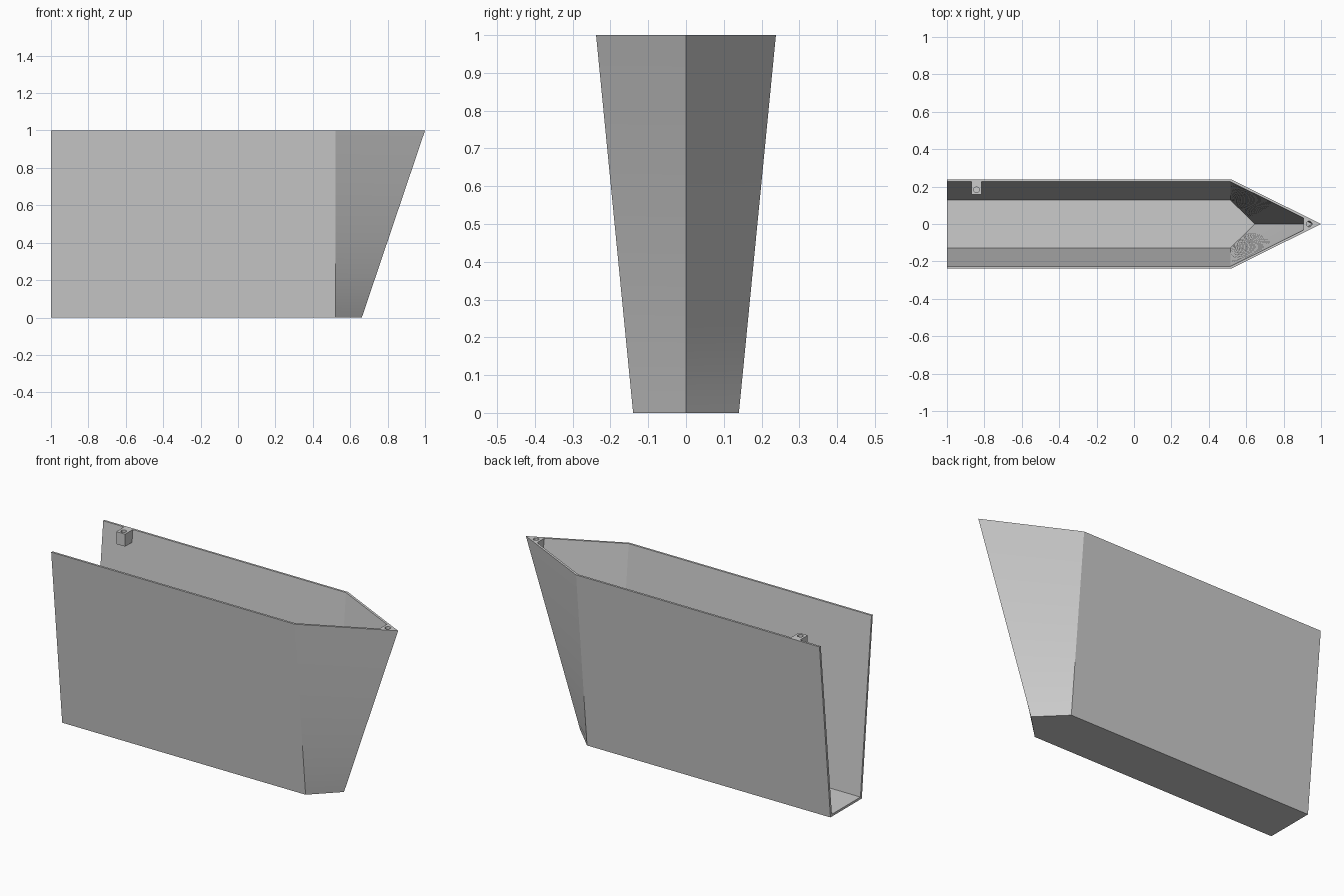
import bpy, bmesh, math
from mathutils import Vector

old = bpy.data.objects.get("Cube")
if old:
    bpy.data.objects.remove(old, do_unlink=True)

grey = bpy.data.materials.new("light_grey")
grey.use_nodes = True
colour = (0.6, 0.6, 0.6, 1)
grey.diffuse_color = colour
grey.node_tree.nodes["Principled BSDF"].inputs["Base Color"].default_value = colour

LEVELS = 24
FLOOR = 0.013


def make_object(name, bm):
    bmesh.ops.recalc_face_normals(bm, faces=bm.faces)
    mesh = bpy.data.meshes.new(name)
    bm.to_mesh(mesh)
    bm.free()
    mesh.materials.append(grey)
    obj = bpy.data.objects.new(name, mesh)
    bpy.context.collection.objects.link(obj)
    return obj


def outline(half, shoulder, tip):
    """Plan of the hull from the right stern corner round the bow."""
    return [(-1, -half), (shoulder, -half), (tip, 0), (shoulder, half), (-1, half)]


OUTER = outline(0.14, 0.52, 0.662), outline(0.238, 0.52, 1.0)
INNER = outline(0.126, 0.516, 0.642), outline(0.226, 0.516, 0.972)


def ring(plans, z):
    return [Vector((*a, z)).lerp(Vector((*b, z)), z) for a, b in zip(*plans)]


def prism(name, bottom, top):
    bm = bmesh.new()
    low, high = ([bm.verts.new(p) for p in pts] for pts in (bottom, top))
    bm.faces.new(low)
    bm.faces.new(high)
    for i in range(len(low)):
        j = (i + 1) % len(low)
        bm.faces.new((low[i], low[j], high[j], high[i]))
    return make_object(name, bm)


def drill(obj, x, y, depth):
    """Cut a blind round screw hole into the top of a block."""
    bm = bmesh.new()
    bmesh.ops.create_cone(bm, cap_ends=True, segments=24, radius1=0.015,
                          radius2=0.015, depth=2 * depth)
    bmesh.ops.translate(bm, verts=bm.verts, vec=(x, y, 1))
    cutter = make_object("hole_cutter", bm)
    cutter.hide_render = True
    mod = obj.modifiers.new("screw_hole", "BOOLEAN")
    mod.object, mod.operation, mod.solver = cutter, "DIFFERENCE", "EXACT"
    bpy.context.view_layer.objects.active = obj
    bpy.ops.object.modifier_apply(modifier=mod.name)
    bpy.data.objects.remove(cutter, do_unlink=True)


# Hull: outer and inner skins with flared, twisted bow panels and an open stern
bm = bmesh.new()
skins = []
for plans, start in ((OUTER, 0), (INNER, FLOOR)):
    heights = [start + (1 - start) * i / LEVELS for i in range(LEVELS + 1)]
    rows = [[bm.verts.new(p) for p in ring(plans, z)] for z in heights]
    bm.faces.new(rows[0])
    for low, high in zip(rows, rows[1:]):
        for i in range(4):
            bm.faces.new((low[i], low[i + 1], high[i + 1], high[i]))
    skins.append(rows)

# Rim and stern edges joining both skins
outer, inner = skins
for i in range(4):
    bm.faces.new((outer[-1][i], outer[-1][i + 1], inner[-1][i + 1], inner[-1][i]))
for side in (0, 4):
    for k in range(LEVELS):
        bm.faces.new((outer[k][side], outer[k + 1][side],
                      inner[k + 1][side], inner[k][side]))
bm.faces.new((outer[0][0], outer[0][4], inner[0][4], inner[0][0]))
hull = make_object("hull", bm)

bpy.ops.object.select_all(action="DESELECT")
hull.select_set(True)
bpy.context.view_layer.objects.active = hull
bpy.ops.object.shade_smooth_by_angle(angle=math.radians(12))


# Bow block: fills the tip of the hull just below the rim
def bow_section(z):
    _, right, tip, left, _ = ring(INNER, z)
    t = (0.907 - right.x) / (tip.x - right.x)
    return [right.lerp(tip, t), tip, left.lerp(tip, t)]


bow_block = prism("bow_block", bow_section(0.94), bow_section(1))
drill(bow_block, 0.936, 0, 0.05)

# Mounting block on the inside of the left wall near the stern
plan = [(-0.87, 0.157), (-0.815, 0.157), (-0.815, 0.226), (-0.87, 0.226)]
mount_block = prism("mount_block", [(x, y, 0.93) for x, y in plan],
                    [(x, y, 1) for x, y in plan])
drill(mount_block, -0.842, 0.183, 0.055)
